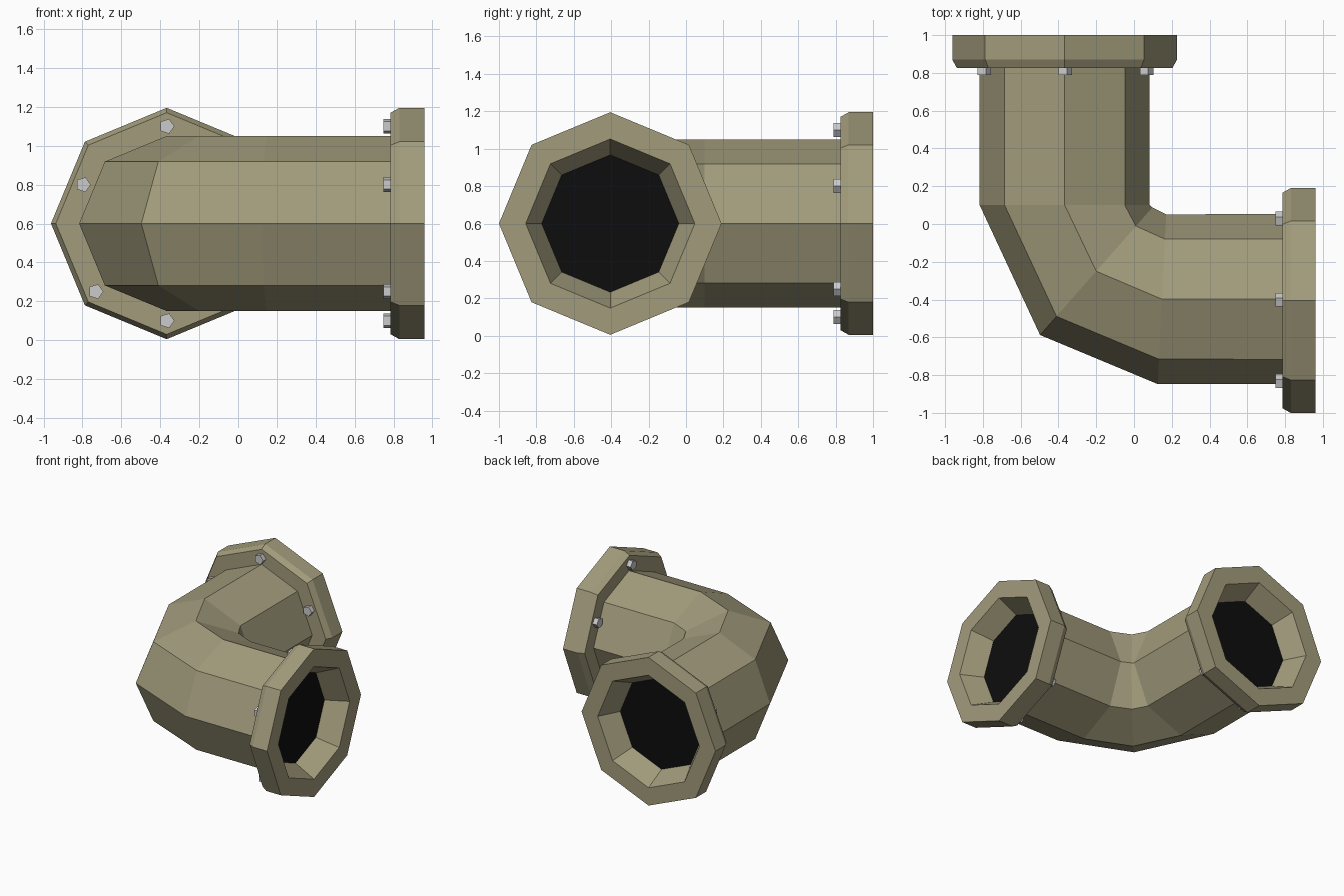
import bpy, bmesh
from math import cos, sin, tau
from mathutils import Vector

if "Cube" in bpy.data.objects:
    bpy.data.objects.remove(bpy.data.objects["Cube"])

Z = Vector((0, 0, 1))


def material(name, rgb):
    m = bpy.data.materials.new(name)
    m.diffuse_color = (*rgb, 1)
    m.use_nodes = True
    m.node_tree.nodes["Principled BSDF"].inputs["Base Color"].default_value = m.diffuse_color
    return m


OLIVE = material("olive_paint", (0.36, 0.33, 0.20))
STEEL = material("steel", (0.55, 0.55, 0.57))
BLACK = material("dark_opening", (0.004, 0.004, 0.004))


def loft(name, rings, mat, sides=8, caps=False):
    """Skin rings given as (centre, horizontal unit vector, radius)."""
    bm = bmesh.new()
    loops = []
    for c, u, r in rings:
        loops.append([bm.verts.new(Vector(c) + r * (cos(tau * i / sides) * u + sin(tau * i / sides) * Z))
                      for i in range(sides)])
    for a, b in zip(loops, loops[1:]):
        for i in range(sides):
            j = (i + 1) % sides
            bm.faces.new((a[i], a[j], b[j], b[i]))
    if caps:
        bm.faces.new(loops[0])
        if len(loops) > 1:
            bm.faces.new(loops[-1])
    bmesh.ops.recalc_face_normals(bm, faces=bm.faces)
    mesh = bpy.data.meshes.new(name)
    bm.to_mesh(mesh)
    bm.free()
    mesh.materials.append(mat)
    ob = bpy.data.objects.new(name, mesh)
    bpy.context.collection.objects.link(ob)
    return ob


# Octagonal elbow pipe
path = [((-0.367, 0.86), (-1, 0)), ((-0.367, 0.10), (-1, 0)),
        ((-0.20, -0.25), (-0.66, -0.75)),
        ((0.148, -0.398), (-0.05, -1)), ((0.82, -0.398), (0, -1))]
loft("elbow_pipe", [((x, y, 0.6), Vector((*u, 0)).normalized(), 0.45) for (x, y), u in path], OLIVE)

# Flange profile: (radius, distance from the back face), out to the tapered mouth
profile = [(0.44, 0), (0.57, 0), (0.595, 0.045), (0.595, 0.175), (0.452, 0.175), (0.367, 0.01)]
# Bolt places on the flange: (sideways, up)
bolts = [(0, 0.50), (0, -0.50)] + [(s * a, b) for s in (-1, 1) for a, b in ((0.43, 0.20), (0.365, -0.35))]


def flange(prefix, back, axis, side):
    back, axis, side = Vector(back), Vector(axis), Vector(side)
    loft(prefix + "_flange", [(back + axis * t, side, r) for r, t in profile], OLIVE)
    cap = loft(prefix + "_opening", [(back + axis * 0.01, side, 0.367)], BLACK, caps=True)
    if cap.data.polygons[0].normal.dot(axis) < 0:
        cap.data.flip_normals()
    for n, (a, b) in enumerate(bolts):
        c = back + side * a + Z * b
        loft(f"{prefix}_bolt_{n + 1}", [(c - axis * 0.037, side, 0.04), (c + axis * 0.01, side, 0.04)],
             STEEL, sides=5, caps=True)


flange("back", (-0.367, 0.825, 0.6), (0, 1, 0), (1, 0, 0))
flange("right", (0.785, -0.405, 0.6), (1, 0, 0), (0, 1, 0))
